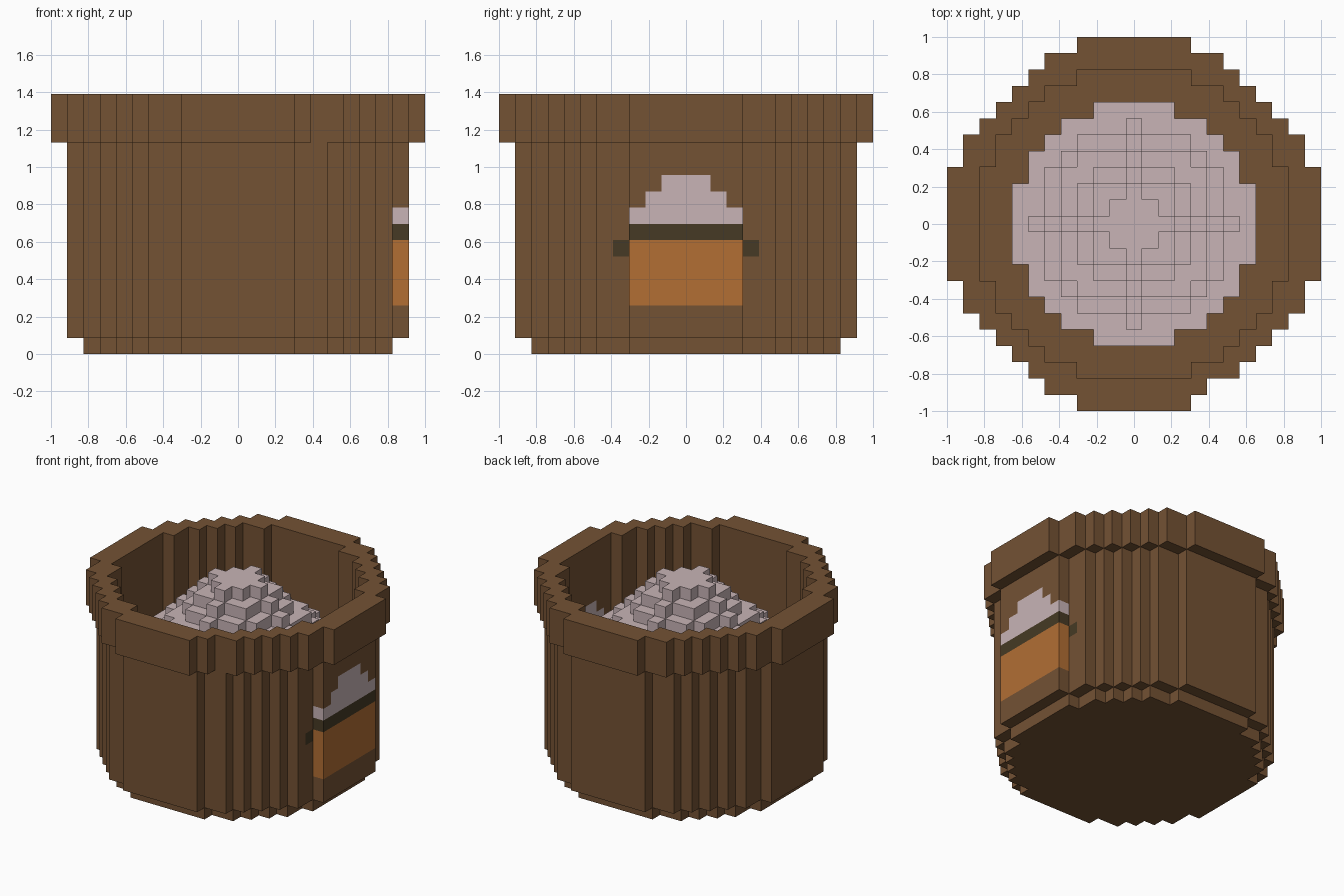
import bpy, bmesh

if "Cube" in bpy.data.objects:
    bpy.data.objects.remove(bpy.data.objects["Cube"])

U = 2 / 23  # block size


def material(name, rgb):
    m = bpy.data.materials.new(name)
    m.diffuse_color = (*rgb, 1)
    m.use_nodes = True
    m.node_tree.nodes["Principled BSDF"].inputs["Base Color"].default_value = m.diffuse_color
    return m


MATS = [material("brown", (0.174, 0.084, 0.034)),
        material("pale_pink", (0.578, 0.456, 0.468)),
        material("orange", (0.445, 0.156, 0.034)),
        material("dark_olive", (0.061, 0.042, 0.018))]
BROWN, PINK, ORANGE, DARK = range(4)


def half_width(radius, j):
    """Half width of row j of the stepped round outline."""
    j = abs(j)
    if j <= 3:
        return radius
    a = radius - j
    return (3, 5)[a] if a < 2 else min(a + 4, radius - 1)


def disc(radius):
    return {(i, j) for j in range(-radius, radius + 1)
            for i in range(-half_width(radius, j), half_width(radius, j) + 1)}


def stack(outline, z0, z1):
    return {(i, j, k) for i, j in outline for k in range(z0, z1)}


def round_layer(r2):
    return {(i, j) for i in range(-8, 9) for j in range(-8, 9) if i * i + j * j <= r2}


def wall_colour(i, j, k):
    """Cup picture on the right-hand side of the wall."""
    if i == 10 and abs(j) <= 3:
        if 3 <= k < 7:
            return ORANGE
        if k == 7:
            return DARK
        if 8 <= k <= 10 and abs(j) <= 11 - k:
            return PINK
    if i == 9 and abs(j) == 4 and k == 6:
        return DARK
    return BROWN


# Parts as sets of blocks
inner = disc(9)
rim = stack(disc(11) - inner - {(5, -10)}, 13, 16)
wall = stack(disc(10) - inner, 1, 13)
base = stack(inner, 0, 1)
foam = stack(round_layer(53), 1, 11)
for step, r in enumerate((6, 5, 4, 3, 2)):
    foam |= stack(round_layer(r * r), 11 + step, 12 + step)
occupied = rim | wall | base | foam


def build(name, cells, colour):
    """Make the exposed faces of a set of blocks, then merge flat areas."""
    bm = bmesh.new()
    verts = {}

    def vert(p):
        if p not in verts:
            verts[p] = bm.verts.new(((p[0] - 0.5) * U, (p[1] - 0.5) * U, p[2] * U))
        return verts[p]

    for c in sorted(cells):
        for axis in range(3):
            for side in (0, 1):
                n = list(c)
                n[axis] += 2 * side - 1
                if tuple(n) in occupied:
                    continue
                b, d = (axis + 1) % 3, (axis + 2) % 3
                loop = []
                for s, t in ((0, 0), (1, 0), (1, 1), (0, 1)):
                    p = list(c)
                    p[axis] += side
                    p[b] += s
                    p[d] += t
                    loop.append(vert(tuple(p)))
                if not side:
                    loop.reverse()
                f = bm.faces.new(loop)
                f.material_index = colour(*c)
    bmesh.ops.dissolve_limit(bm, angle_limit=0.01, verts=bm.verts[:],
                             edges=bm.edges[:], delimit={'MATERIAL'})
    me = bpy.data.meshes.new(name)
    bm.to_mesh(me)
    bm.free()
    for m in MATS:
        me.materials.append(m)
    bpy.context.collection.objects.link(bpy.data.objects.new(name, me))


build("cup_rim", rim, lambda *c: BROWN)
build("cup_wall", wall, wall_colour)
build("cup_base", base, lambda *c: BROWN)
build("foam_mound", foam, lambda *c: PINK)
